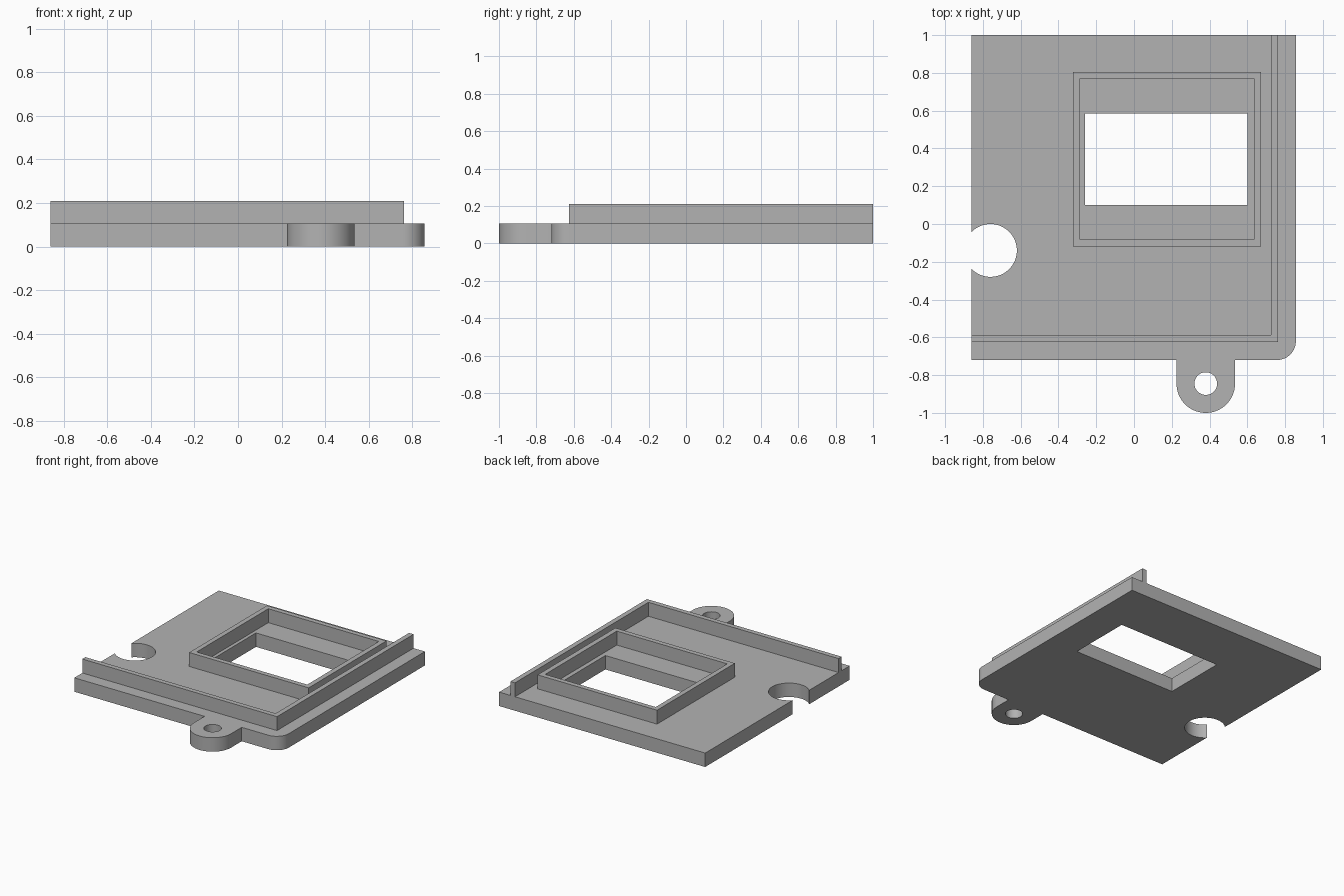
import bpy, bmesh
from math import sin, cos, acos, pi

cube = bpy.data.objects.get("Cube")
if cube:
    bpy.data.objects.remove(cube, do_unlink=True)

grey = bpy.data.materials.new("grey plastic")
grey.use_nodes = True
colour = (0.45, 0.45, 0.45, 1)
grey.diffuse_color = colour
grey.node_tree.nodes["Principled BSDF"].inputs["Base Color"].default_value = colour

PLATE_TOP, WALL_TOP = 0.105, 0.21
LEFT, RIGHT, FRONT, BACK = -0.86, 0.857, -0.72, 1.0


def arc(cx, cy, r, start, end, steps):
    angles = [start + (end - start) * i / steps for i in range(steps + 1)]
    return [(cx + r * cos(a), cy + r * sin(a)) for a in angles]


def circle(cx, cy, r, steps=48):
    return arc(cx, cy, r, 0, 2 * pi, steps)[:-1]


def rect(x0, x1, y0, y1):
    return [(x0, y0), (x1, y0), (x1, y1), (x0, y1)]


def extruded(name, loops, z0, z1):
    """Fill an outline with its holes and extrude it from z0 to z1."""
    bm = bmesh.new()
    for loop in loops:
        verts = [bm.verts.new((x, y, z0)) for x, y in loop]
        for i, v in enumerate(verts):
            bm.edges.new((verts[i - 1], v))
    bmesh.ops.triangle_fill(bm, use_beauty=True, edges=bm.edges[:], normal=(0, 0, 1))
    grown = bmesh.ops.extrude_face_region(bm, geom=bm.faces[:], use_keep_orig=True)
    top = [g for g in grown["geom"] if isinstance(g, bmesh.types.BMVert)]
    bmesh.ops.translate(bm, verts=top, vec=(0, 0, z1 - z0))
    bmesh.ops.recalc_face_normals(bm, faces=bm.faces[:])
    mesh = bpy.data.meshes.new(name)
    bm.to_mesh(mesh)
    bm.free()
    mesh.materials.append(grey)
    obj = bpy.data.objects.new(name, mesh)
    bpy.context.collection.objects.link(obj)
    bpy.ops.object.select_all(action="DESELECT")
    obj.select_set(True)
    bpy.context.view_layer.objects.active = obj
    bpy.ops.object.shade_smooth_by_angle(angle=pi / 6)
    return obj


# Base plate: screw tab, rounded corner and round side notch in one outline
tab_x, tab_y, tab_r = 0.38, -0.845, 0.155
notch_x, notch_y, notch_r = -0.76, -0.14, 0.14
corner_r = 0.1
open_angle = acos((LEFT - notch_x) / notch_r)
outline = [(LEFT, FRONT), (tab_x - tab_r, FRONT)]
outline += arc(tab_x, tab_y, tab_r, pi, 2 * pi, 32)
outline += [(tab_x + tab_r, FRONT)]
outline += arc(RIGHT - corner_r, FRONT + corner_r, corner_r, -pi / 2, 0, 16)
outline += [(RIGHT, BACK), (LEFT, BACK)]
outline += arc(notch_x, notch_y, notch_r, open_angle, -open_angle, 40)
window = rect(-0.26, 0.602, 0.1, 0.585)
screw_hole = circle(tab_x, tab_y, 0.06)
extruded("base_plate", [outline, window, screw_hole], 0, PLATE_TOP)

# Raised lip along the front and the +x side
lip = [(LEFT, -0.625), (0.763, -0.625), (0.763, BACK),
       (0.725, BACK), (0.725, -0.588), (LEFT, -0.588)]
extruded("edge_lip", [lip], PLATE_TOP, WALL_TOP)

# Raised frame around the window
extruded("window_frame", [rect(-0.323, 0.673, -0.12, 0.806),
                          rect(-0.286, 0.635, -0.083, 0.769)], PLATE_TOP, WALL_TOP)
